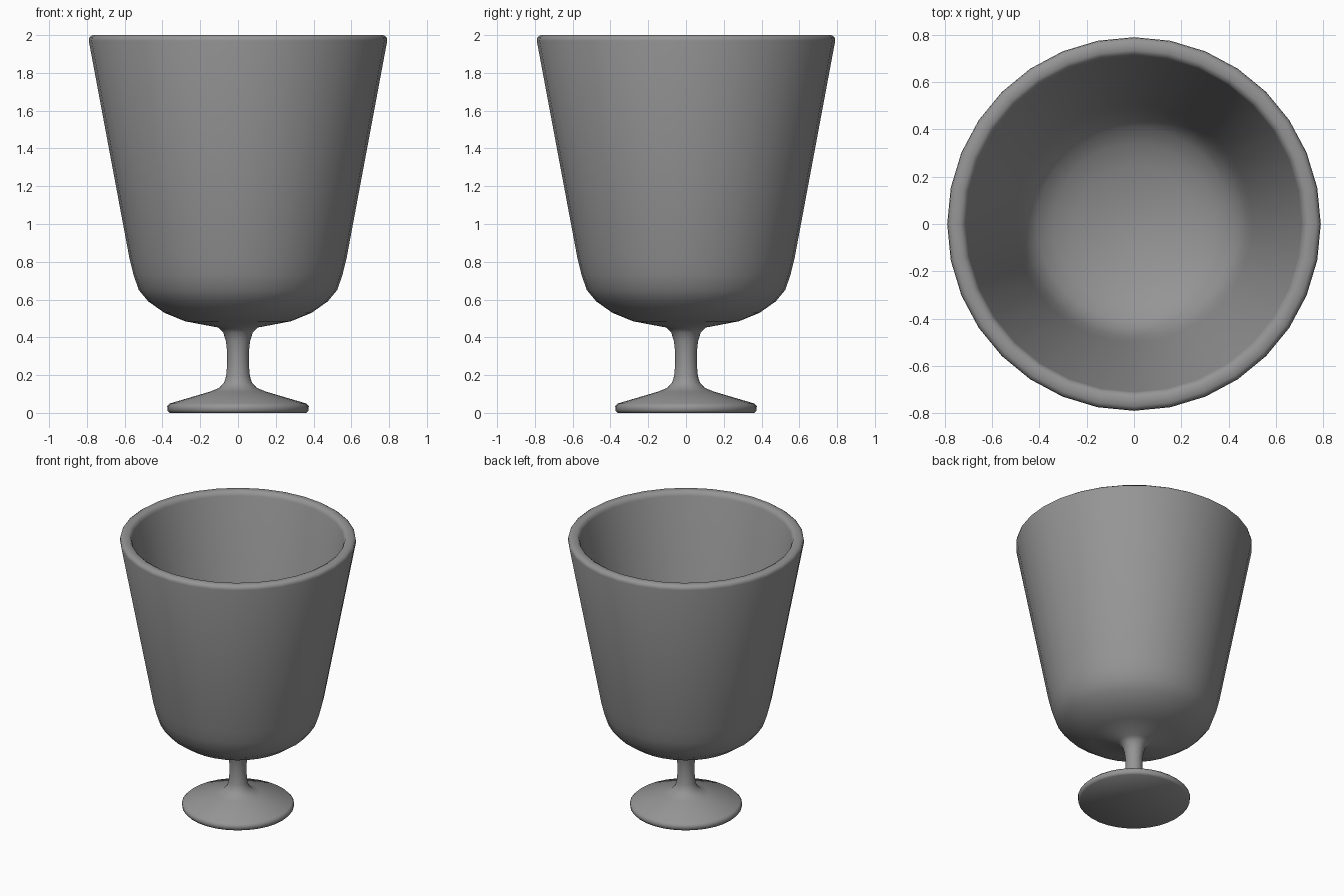
import bpy, bmesh, math

if "Cube" in bpy.data.objects:
    bpy.data.objects.remove(bpy.data.objects["Cube"])

SIDES = 32

grey = bpy.data.materials.new("plain_grey")
grey.diffuse_color = (0.3, 0.3, 0.3, 1)
grey.use_nodes = True
grey.node_tree.nodes["Principled BSDF"].inputs["Base Color"].default_value = grey.diffuse_color


def lathe(name, profile):
    """Spin an (r, z) profile around the z axis into a closed surface."""
    bm = bmesh.new()
    rings = []
    for r, z in profile:
        if r == 0:
            rings.append([bm.verts.new((0, 0, z))] * SIDES)
        else:
            rings.append([bm.verts.new((r * math.cos(2 * math.pi * i / SIDES),
                                        r * math.sin(2 * math.pi * i / SIDES), z))
                          for i in range(SIDES)])
    for a, b in zip(rings, rings[1:]):
        for i in range(SIDES):
            j = (i + 1) % SIDES
            bm.faces.new(list(dict.fromkeys((a[i], a[j], b[j], b[i]))))
    bmesh.ops.recalc_face_normals(bm, faces=bm.faces)
    mesh = bpy.data.meshes.new(name)
    bm.to_mesh(mesh)
    bm.free()
    mesh.materials.append(grey)
    obj = bpy.data.objects.new(name, mesh)
    bpy.context.collection.objects.link(obj)
    bpy.context.view_layer.objects.active = obj
    obj.select_set(True)
    bpy.ops.object.shade_smooth_by_angle(angle=math.radians(50))
    obj.select_set(False)
    return obj


# Foot disc, slender stem, flared bowl, rounded rim and hollow interior
foot = [(0, 0), (0.362, 0), (0.373, 0.012), (0.375, 0.035), (0.36, 0.05)]
stem = [(0.15, 0.112), (0.10, 0.132), (0.073, 0.162), (0.063, 0.195),
        (0.057, 0.26), (0.057, 0.32), (0.064, 0.38), (0.078, 0.425), (0.105, 0.452)]
bowl = [(0.28, 0.485), (0.39, 0.53), (0.475, 0.59), (0.525, 0.65),
        (0.553, 0.73), (0.575, 0.82)]
rim = [(0.79, 1.97), (0.787, 1.988), (0.77, 2.0), (0.735, 2.0), (0.718, 1.99), (0.71, 1.97)]
inside = [(0.50, 0.84), (0.475, 0.75), (0.45, 0.69), (0.41, 0.64),
          (0.34, 0.595), (0.25, 0.56), (0.10, 0.53), (0, 0.525)]
lathe("goblet", foot + stem + bowl + rim + inside)
